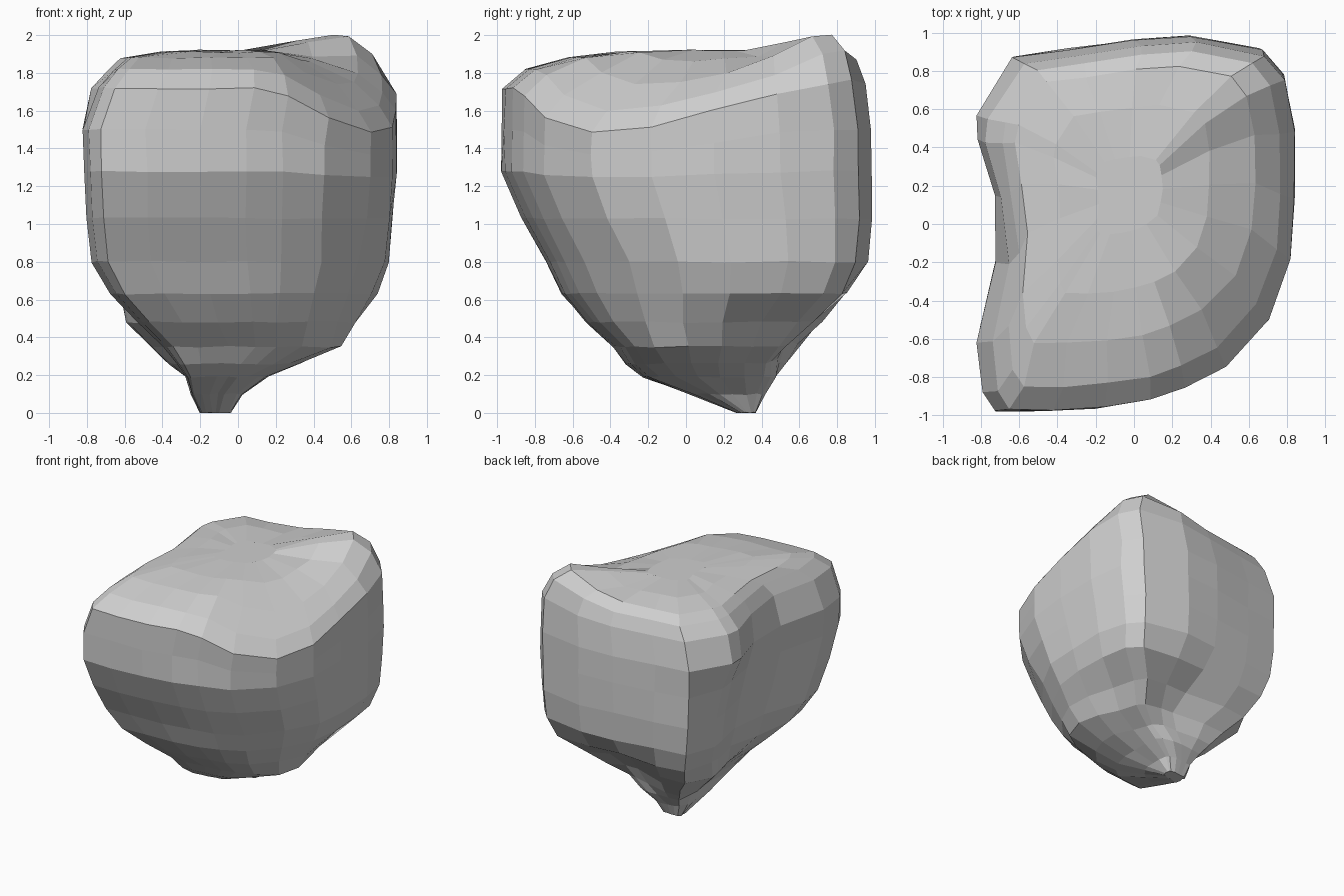
import bpy
import bmesh
import random
from mathutils import Vector

random.seed(4)

default_cube = bpy.data.objects.get("Cube")
if default_cube:
    bpy.data.objects.remove(default_cube, do_unlink=True)


def make_material(name, colour):
    material = bpy.data.materials.new(name)
    material.use_nodes = True
    material.diffuse_color = colour
    material.node_tree.nodes["Principled BSDF"].inputs["Base Color"].default_value = colour
    return material


def clamp(value):
    return max(0.0, min(1.0, value))


# Boulder plan outline in hundredths, counter-clockwise from the front left corner
OUTLINE = [(-72, -98), (-48, -98), (-20, -96), (5, -92), (24, -86), (46, -75), (70, -50),
           (82, -18), (84, 15), (84, 50), (78, 78), (67, 91), (30, 98), (0, 96), (-35, 91),
           (-63, 87), (-83, 57), (-85, 44), (-80, 15), (-79, -20), (-81, -62), (-78, -88)]

# Section extents in hundredths: height, left, right, front, back
SECTIONS = [(0, -20, -4, 27, 37), (10, -25, 2, 2, 42), (19, -28, 15, -23, 48),
            (26, -34, 34, -32, 54), (35, -42, 55, -38, 62), (48, -56, 64, -53, 74),
            (63, -71, 75, -66, 88), (80, -81, 81, -74, 96), (103, -84, 83, -87, 98),
            (128, -85, 85, -98, 98), (150, -86, 85, -98, 98), (172, -78, 85, -97, 95),
            (182, -69, 77, -85, 90), (188, -62, 64, -62, 82), (191, -42, 40, -36, 62),
            (192, -20, 15, -5, 35)]

# Local dents and bulges: centre, reach, offset
PUSHES = [
    ((-.8, .3, 1), .6, (.17, 0, 0)),            # hollow flank
    ((-.78, -.15, 1.55), .45, (.08, 0, 0)),     # notch under the top edge
    ((.15, .7, .42), .36, (0, -.09, .04)),      # undercut behind the tip
    ((.48, .5, .38), .38, (-.12, -.03, 0)),     # sloping underside
    ((.66, -.3, .65), .35, (-.04, .03, 0)),     # flattened lower shoulder
    ((.5, -.12, .33), .25, (.03, -.03, 0)),     # belly corner
    ((-.36, .62, .42), .4, (-.08, .04, 0)),     # ridge from back left corner to tip
    ((.5, .73, 1.88), .36, (0, 0, .12)),        # raised back corner
]


def ring_points(height, left, right, front, back):
    for px, py in OUTLINE:
        u, v = (px / 85 + 1) / 2, (py / 98 + 1) / 2
        point = Vector((left + (right - left) * u, front + (back - front) * v, height)) / 100
        # Lower the shoulder towards the front right
        weight = clamp((point.z - 1.2) / .6)
        point.z -= .48 * weight * max(0, point.x - .2) * max(0, .6 - point.y)
        yield point


def sculpt(point):
    result = point.copy()
    for centre, reach, offset in PUSHES:
        amount = clamp(1 - (point - Vector(centre)).length / reach)
        result += Vector(offset) * amount * (2 - amount)
    result += Vector([random.uniform(-1, 1) for axis in range(3)]) * .005
    result.z = max(0, result.z)
    return result


# Loft the sections into a faceted shell
bm = bmesh.new()
rings = [[bm.verts.new(sculpt(p)) for p in ring_points(*section)] for section in SECTIONS]
count = len(OUTLINE)
for lower, upper in zip(rings, rings[1:]):
    for i in range(count):
        j = (i + 1) % count
        bm.faces.new((lower[i], lower[j], upper[j], upper[i]))
bm.faces.new(reversed(rings[0]))
bm.faces.new(rings[-1])
bmesh.ops.recalc_face_normals(bm, faces=bm.faces)

mesh = bpy.data.meshes.new("boulder")
bm.to_mesh(mesh)
bm.free()
mesh.materials.append(make_material("stone grey", (.62, .62, .62, 1)))
boulder = bpy.data.objects.new("boulder", mesh)
bpy.context.collection.objects.link(boulder)
